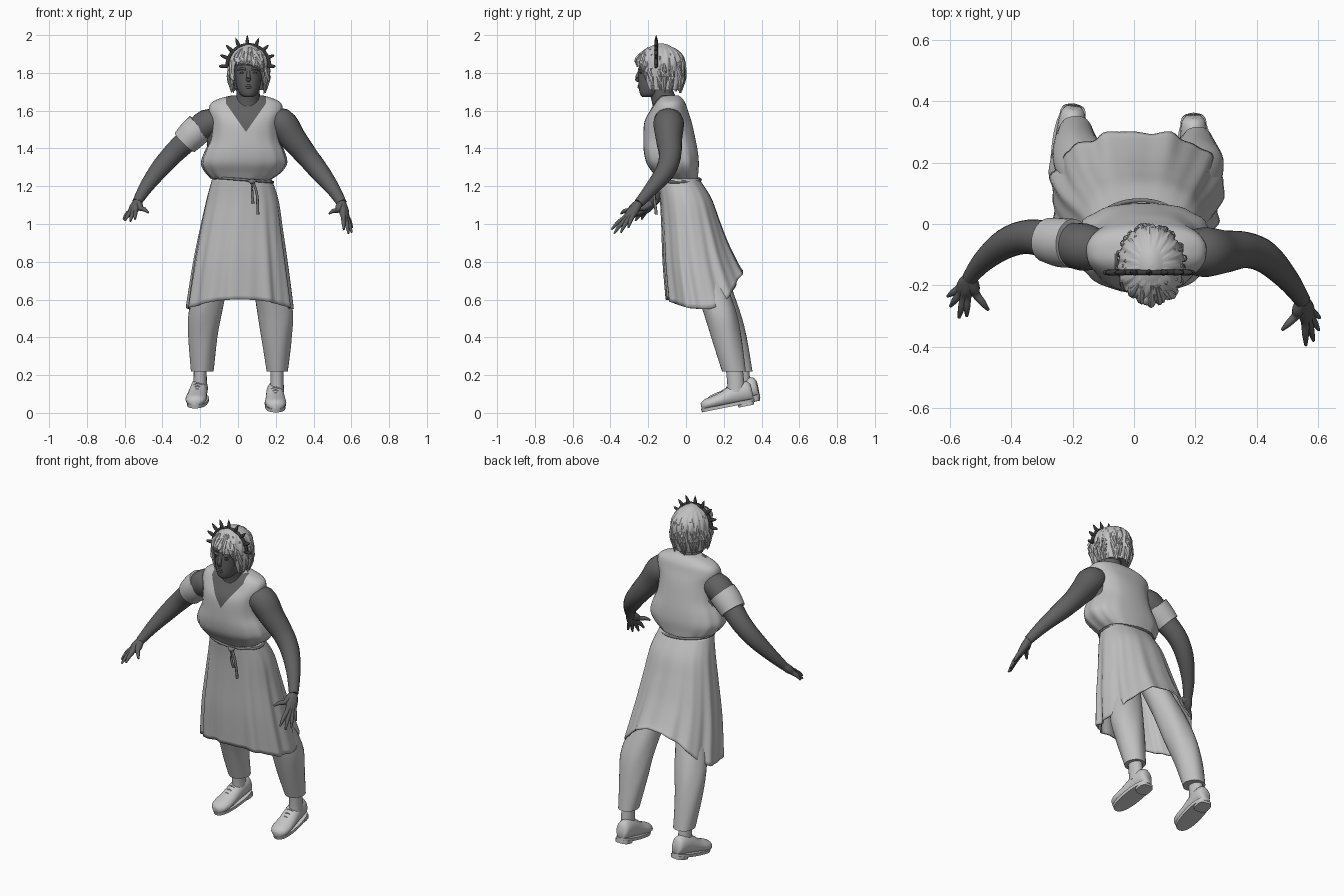
import bpy, bmesh, math, random
from mathutils import Vector, Matrix

if "Cube" in bpy.data.objects:
    bpy.data.objects.remove(bpy.data.objects["Cube"])

random.seed(4)
TAU = 2 * math.pi


def material(name, v):
    m = bpy.data.materials.new(name)
    m.diffuse_color = (v, v, v, 1)
    m.use_nodes = True
    m.node_tree.nodes["Principled BSDF"].inputs["Base Color"].default_value = m.diffuse_color
    return m


CLOTH = material("pale cloth", 0.53)
SHOE = material("pale leather", 0.57)
HAIR = material("pale hair", 0.53)
SKIN = material("dark skin", 0.12)
CORD = material("grey cord", 0.2)
METAL = material("dark metal", 0.045)


def spline(keys, n):
    """Catmull-Rom through tuples, n steps per span."""
    ks = [keys[0]] + list(keys) + [keys[-1]]
    out = []
    for i in range(1, len(ks) - 2):
        for j in range(n):
            t = j / n
            out.append(tuple(
                0.5 * (2 * b + (c - a) * t + (2 * a - 5 * b + 4 * c - d) * t * t
                       + (3 * b - a - 3 * c + d) * t ** 3)
                for a, b, c, d in zip(*ks[i - 1:i + 3])))
    return out + [tuple(keys[-1])]


def skin_rings(name, rings, mat, caps=True, closed=False, thick=0, angle=50):
    """Joins rings of points into one smooth surface."""
    bm = bmesh.new()
    vs = [[bm.verts.new(p) for p in r] for r in rings]
    n = len(vs[0])
    for k in range(len(vs) - (0 if closed else 1)):
        a, b = vs[k], vs[(k + 1) % len(vs)]
        for i in range(n):
            bm.faces.new((a[i], a[(i + 1) % n], b[(i + 1) % n], b[i]))
    if caps and not closed:
        bm.faces.new(vs[0])
        bm.faces.new(vs[-1])
    bmesh.ops.recalc_face_normals(bm, faces=bm.faces)
    me = bpy.data.meshes.new(name)
    bm.to_mesh(me)
    bm.free()
    ob = bpy.data.objects.new(name, me)
    bpy.context.collection.objects.link(ob)
    me.materials.append(mat)
    if thick:
        ob.modifiers.new("thickness", 'SOLIDIFY').thickness = thick
    bpy.ops.object.select_all(action='DESELECT')
    ob.select_set(True)
    bpy.context.view_layer.objects.active = ob
    bpy.ops.object.shade_smooth_by_angle(angle=math.radians(angle))
    return ob


def loft(name, keys, mat, n=32, steps=4, p=2, warp=None, **kw):
    """Stacked level ovals; each key is (z, cx, cy, rx, ry)."""
    ks = spline(keys, steps)
    rings = []
    for k, (z, cx, cy, rx, ry) in enumerate(ks):
        ring = []
        for i in range(n):
            a = TAU * i / n
            c, s = math.cos(a), math.sin(a)
            x = math.copysign(abs(c) ** (2 / p), c) * rx
            y = math.copysign(abs(s) ** (2 / p), s) * ry
            f, dz = warp(k / (len(ks) - 1), a) if warp else (1, 0)
            ring.append((cx + x * f, cy + y * f, z + dz))
        rings.append(ring)
    return skin_rings(name, rings, mat, **kw)


def tube(name, keys, mat, n=16, steps=4, closed=False, **kw):
    """Round tube; each key is (x, y, z, radius)."""
    ks = keys if closed else spline(keys, steps)
    pts = [Vector(k[:3]) for k in ks]
    rings = []
    for i, k in enumerate(ks):
        if closed:
            d = pts[(i + 1) % len(pts)] - pts[i - 1]
        else:
            d = pts[min(i + 1, len(pts) - 1)] - pts[max(i - 1, 0)]
        q = d.to_track_quat('Z', 'Y')
        rings.append([pts[i] + q @ Vector((math.cos(TAU * j / n), math.sin(TAU * j / n), 0)) * max(k[3], .001)
                      for j in range(n)])
    return skin_rings(name, rings, mat, closed=closed, **kw)


# Bloused top, with the open neck cut as a V and coloured as skin
def top_folds(t, a):
    return 1 + .035 * (1 - t) ** 2 * math.sin(13 * a) * abs(math.cos(a)), 0


top = loft("top", [(1.235, .02, -.045, .15, .108), (1.27, .027, -.055, .195, .12), (1.32, .032, -.07, .225, .138),
                   (1.38, .035, -.08, .212, .143), (1.45, .036, -.088, .182, .138), (1.54, .038, -.095, .177, .125),
                   (1.60, .04, -.09, .195, .10), (1.64, .043, -.085, .185, .082), (1.665, .045, -.085, .14, .065),
                   (1.68, .05, -.09, .085, .052)],
           CLOTH, n=56, p=2.4, warp=top_folds)
top.data.materials.append(SKIN)
bm = bmesh.new()
bm.from_mesh(top.data)
tip = Vector((.042, 0, 1.487))
for side in (-1, 1):
    for co, no in ((tip, (side, 0, -.7)), (tip + Vector((side * .105, 0, 0)), (1, 0, 0))):
        front = [f for f in bm.faces if f.calc_center_median().y < -.09]
        geom = front + list({e for f in front for e in f.edges}) + list({v for f in front for v in f.verts})
        bmesh.ops.bisect_plane(bm, geom=geom, plane_co=co, plane_no=no)
for f in bm.faces:
    c = f.calc_center_median()
    if c.y < -.1 and abs(c.x - tip.x) < min(.105, (c.z - tip.z) * .7):
        f.material_index = 1
bm.to_mesh(top.data)
bm.free()


# Skirt, pleated, dipping at the sides and raised at the back
def skirt_folds(t, a):
    s, c = math.sin(a), math.cos(a)
    dz = t * t * (.155 * max(0, s) ** 2 - .05 * c * c)
    return 1 + t * (.03 * math.sin(11 * a + .6) + .018 * math.sin(19 * a + 1 + 2 * t)), dz


loft("skirt", [(1.24, .02, -.04, .157, .11), (1.13, .023, -.002, .19, .135), (.98, .017, .025, .218, .153),
               (.80, .012, .055, .25, .175), (.60, .01, .10, .28, .202)],
     CLOTH, n=112, steps=6, p=2.3, warp=skirt_folds, caps=False, thick=.008)

# Belt cord with knot and hanging ends
tube("belt", [(.02 + .165 * math.cos(TAU * i / 48), -.043 + .12 * math.sin(TAU * i / 48),
               1.235 - .08 * .165 * math.cos(TAU * i / 48), .007) for i in range(48)], CORD, n=8, closed=True)
tube("belt_knot", [(.055, -.165, 1.23, .006), (.075, -.175, 1.225, .014), (.095, -.165, 1.23, .006)], CORD, n=8)
for x, z in ((.075, 1.11), (.1, 1.05)):
    tube("belt_end", [(.075, -.17, 1.23, .007), (x, -.17, 1.16, .007), (x + .005, -.157, z, .008)], CORD, n=8)

# Arms, with hands whose fingers merge into the palm
ARMS = [
    ([(-.10, -.085, 1.53, .06), (-.165, -.075, 1.53, .077), (-.255, -.057, 1.455, .064), (-.345, -.042, 1.37, .056),
      (-.42, -.065, 1.285, .049), (-.49, -.12, 1.19, .036), (-.535, -.175, 1.115, .025)],
     [(-.607, -.235, 1.025), (-.598, -.268, 1.018), (-.57, -.305, 1.015), (-.545, -.3, 1.025)], (-.475, -.28, 1.06)),
    ([(.15, -.095, 1.53, .06), (.225, -.092, 1.535, .081), (.293, -.09, 1.45, .07), (.365, -.085, 1.36, .059),
      (.43, -.11, 1.28, .052), (.5, -.18, 1.19, .038), (.55, -.25, 1.11, .026)],
     [(.605, -.305, .98), (.602, -.345, .955), (.585, -.38, .95), (.56, -.395, .97)], (.483, -.345, 1.055))]
for path, tips, thumb in ARMS:
    tube("arm", path, SKIN, n=20)
    # bare flank seen through the loose armhole
    s = math.copysign(1, path[-1][0])
    tube("bare_flank", [(.035 + s * .14, -.085, 1.55, .06), (.035 + s * .145, -.08, 1.45, .058),
                        (.035 + s * .14, -.07, 1.36, .05)], SKIN, n=16)
    wrist = Vector(path[-1][:3])
    mid = sum((Vector(t) for t in tips), Vector()) / 4
    for t in tips + [thumb]:
        t = Vector(t)
        knuckle = wrist.lerp(t.lerp(mid, .2), .52)
        tube("thumb" if t == Vector(thumb) else "finger",
             [(*wrist, .022), (*wrist.lerp(knuckle, .6), .021), (*knuckle, .014),
              (*(knuckle.lerp(t, .55) + Vector((0, 0, .006))), .011), (*t, .005)], SKIN, n=10, steps=3)
tube("sleeve_band", [(-.2, -.063, 1.513, .08), (-.24, -.06, 1.475, .08), (-.282, -.052, 1.432, .073)], CLOTH, n=24)

# Neck and head
tube("neck", [(.05, -.095, 1.58, .09), (.052, -.115, 1.65, .066), (.055, -.145, 1.74, .06)], SKIN, n=20)
HX = .055
loft("head", [(1.672, HX, -.205, .02, .025), (1.685, HX, -.19, .042, .052), (1.72, HX, -.168, .06, .082),
              (1.77, HX, -.156, .07, .096), (1.83, HX, -.145, .076, .105), (1.88, HX, -.135, .07, .1),
              (1.92, HX, -.13, .03, .05)], SKIN, p=2.2)
tube("nose", [(HX, -.243, 1.815, .008), (HX, -.256, 1.785, .01), (HX, -.258, 1.767, .013), (HX, -.247, 1.757, .008)],
     SKIN, n=10)
for z, r in ((1.733, .006), (1.724, .007)):
    tube("lip", [(HX - .026, -.238, z - .002, .002), (HX, -.25, z, r), (HX + .026, -.238, z - .002, .002)], SKIN, n=8)
for s in (-1, 1):
    tube("brow", [(HX + s * .014, -.25, 1.818, .005), (HX + s * .035, -.245, 1.823, .007),
                  (HX + s * .058, -.222, 1.815, .004)], SKIN, n=8)
    tube("eye", [(HX + s * .02, -.243, 1.8, .002), (HX + s * .032, -.242, 1.801, .006),
                 (HX + s * .046, -.234, 1.8, .002)], METAL, n=8)


# Hair: a softly grooved shell open at the face, with swept locks
def hem(a):
    w = min(1, max(0, (-math.sin(a) - .5) / .3))
    return 1.71 + (.135 - .02 * math.cos(a)) * w * w * (3 - 2 * w)


def hair_point(a, t, puff=0):
    z = 1.948 - (1.948 - hem(a)) * t ** 1.6
    h = (z - 1.84) / .109
    r = math.sqrt(max(0, 1 - h * h)) if h > 0 else 1 - .1 * h * h
    r *= 1 + puff + .025 * math.sin(19 * a + 6 * t) + .014 * math.sin(37 * a - 6 * t)
    return Vector((HX + .107 * r * math.cos(a), -.133 + .13 * r * math.sin(a), z))


skin_rings("hair", [[hair_point(TAU * i / 120, k / 18) for i in range(120)] for k in range(1, 19)],
           HAIR, thick=.01, angle=45)
loft("hair_top", [(1.928, HX, -.133, .06, .075), (1.95, HX, -.133, .025, .035), (1.956, HX, -.133, .003, .003)], HAIR)
for i in range(34):
    a = TAU * i / 34 + random.uniform(-.06, .06)
    b = a + random.uniform(-.1, .3)
    tube("hair_lock", [(*hair_point(a, random.uniform(.3, .6), -.03), .006), (*hair_point((a + b) / 2, .8, 0), .013),
                       (*(hair_point(b, 1, -.02) - Vector((0, 0, random.uniform(0, .02)))), .003)],
         HAIR, n=7, steps=3)

# Spiked crown standing in one upright plane
CY, CZ = -.158, 1.835
arc = [(HX + .113 * math.cos(math.pi * i / 24), CY, CZ + .114 * math.sin(math.pi * i / 24), .009) for i in range(25)]
tube("crown_band", arc, METAL, n=8, steps=1)
for i in range(9):
    a = math.pi * i / 8
    c, s = math.cos(a), math.sin(a)
    tube("crown_spike", [(HX - .006 + r * c, CY, CZ + r * s, w)
                         for r, w in ((.105, .008), (.125, .010), (.145, .007), (.15 + .015 * s, .001))],
         METAL, n=8, steps=2)

# Trousers, socks and shoes
LEGS = [(-1, [(.95, -.07, .05, .075, .075), (.75, -.125, .125, .085, .085), (.55, -.168, .192, .089, .09),
              (.40, -.187, .24, .077, .08), (.22, -.19, .288, .06, .065)], (-.212, .255, .052), -.12),
        (1, [(.95, .09, .04, .075, .075), (.75, .15, .105, .085, .085), (.55, .196, .174, .095, .088),
             (.40, .203, .212, .081, .08), (.22, .207, .255, .056, .063)], (.197, .224, .031), .03)]
for side, keys, pos, yaw in LEGS:
    loft("trouser_leg", keys, CLOTH, n=28,
         warp=lambda t, a: (1 + .02 * math.sin(5 * a + 9 * t), 0))
    z, x, y, rx, ry = keys[-1]
    x -= .01 if side < 0 else 0
    loft("sock", [(.24, x, y, .034, .045), (.16, x, y + .008, .035, .045), (.11, x, y + .01, .036, .046)], CLOTH, n=20)
    place = Matrix.Translation(pos) @ Matrix.Rotation(yaw, 4, 'Z') @ Matrix.Rotation(.2, 4, 'X')
    # (y, half width, height) from heel to toe
    prof = spline([(.14, .022, .085), (.125, .038, .108), (.08, .045, .117), (.03, .048, .105), (-.03, .053, .078),
                   (-.08, .056, .066), (-.12, .046, .056), (-.14, .02, .038)], 3)
    rings = [[(w * math.cos(TAU * j / 20), yy, .01 + max(0, h * (.45 + .5 * math.sin(TAU * j / 20))))
              for j in range(20)] for yy, w, h in prof]
    parts = [skin_rings("shoe", rings, SHOE)]
    parts.append(loft("sole", [(0, 0, 0, .054, .142), (.018, 0, 0, .056, .144)], SHOE, n=32, steps=1, p=2.4, angle=30))
    parts.append(loft("heel", [(-.014, 0, .095, .042, .042), (.005, 0, .095, .043, .044)], SHOE, steps=1, p=3, angle=30))
    for i in range(3):
        yy, zz = .012 - .022 * i, .102 - .011 * i
        parts.append(tube("lace", [(-.026, yy, zz - .012, .003), (0, yy, zz + .003, .004), (.026, yy, zz - .012, .003)],
                          SHOE, n=6))
    for ob in parts:
        ob.data.transform(place)
